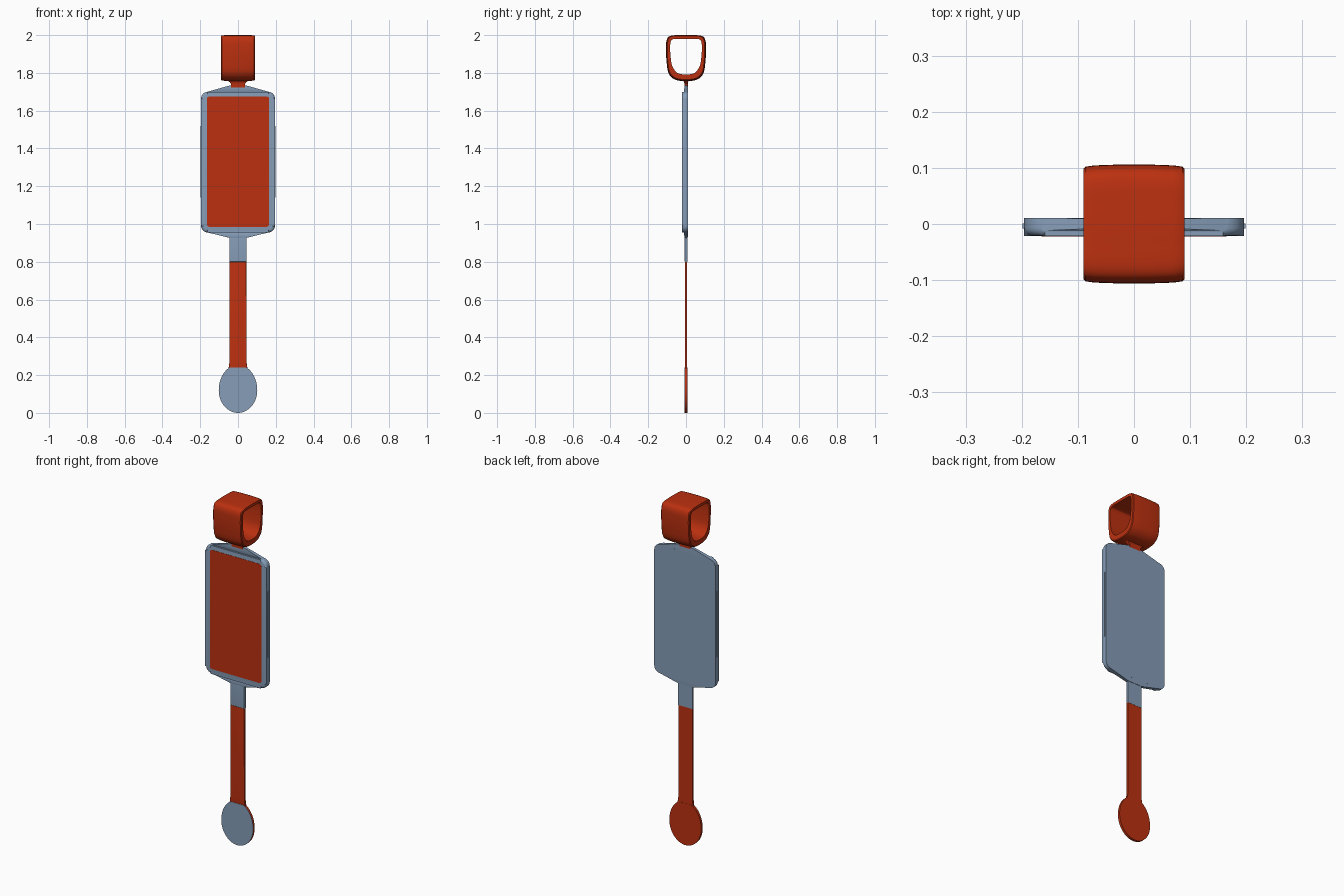
import bpy, bmesh, math
from mathutils import Vector

if "Cube" in bpy.data.objects:
    bpy.data.objects.remove(bpy.data.objects["Cube"])


def material(name, rgb):
    m = bpy.data.materials.new(name)
    m.diffuse_color = (*rgb, 1)
    m.use_nodes = True
    m.node_tree.nodes["Principled BSDF"].inputs["Base Color"].default_value = m.diffuse_color
    return m


RED = material("red", (0.50, 0.03, 0.005))
BLUE = material("slate_blue", (0.24, 0.34, 0.48))


def finish(name, bm, mat, angle=35):
    bmesh.ops.recalc_face_normals(bm, faces=bm.faces[:])
    me = bpy.data.meshes.new(name)
    bm.to_mesh(me)
    bm.free()
    ob = bpy.data.objects.new(name, me)
    bpy.context.collection.objects.link(ob)
    me.materials.append(mat)
    bpy.ops.object.select_all(action='DESELECT')
    ob.select_set(True)
    bpy.context.view_layer.objects.active = ob
    bpy.ops.object.shade_smooth_by_angle(angle=math.radians(angle))
    return ob


def rings(name, sections, mat, loop=False):
    """Skin a list of closed rings; loop joins last to first, otherwise cap."""
    bm = bmesh.new()
    vs = [[bm.verts.new(p) for p in s] for s in sections]
    n = len(vs[0])
    for i in range(len(vs) - (0 if loop else 1)):
        a, b = vs[i], vs[(i + 1) % len(vs)]
        for j in range(n):
            k = (j + 1) % n
            bm.faces.new((a[j], a[k], b[k], b[j]))
    if not loop:
        bm.faces.new(vs[0])
        bm.faces.new(vs[-1])
    return finish(name, bm, mat)


def plate(name, outline, y0, y1, mat, bevel=0.0):
    """Extrude an (x, z) outline from front y0 to back y1, rounding the front rim."""
    bm = bmesh.new()
    front = [bm.verts.new((x, y0, z)) for x, z in outline]
    f = bm.faces.new(front)
    rim = list(f.edges)
    back = [bm.verts.new((x, y1, z)) for x, z in outline]
    bm.faces.new(back[::-1])
    n = len(outline)
    for i in range(n):
        j = (i + 1) % n
        bm.faces.new((front[i], front[j], back[j], back[i]))
    if bevel:
        bmesh.ops.bevel(bm, geom=rim, offset=bevel, segments=5,
                        affect='EDGES', profile=0.5)
    return finish(name, bm, mat)


def rounded_rect(hx, z0, z1, r, n=8):
    pts = []
    for cx, cz, a0 in ((hx - r, z1 - r, 0), (-hx + r, z1 - r, 90),
                       (-hx + r, z0 + r, 180), (hx - r, z0 + r, 270)):
        for i in range(n + 1):
            a = math.radians(a0 + 90 * i / n)
            pts.append((cx + r * math.cos(a), cz + r * math.sin(a)))
    return pts


def section(hx, y0, y1, z):
    return [(-hx, y0, z), (hx, y0, z), (hx, y1, z), (-hx, y1, z)]


# Central case and its inset front panel
plate("case", rounded_rect(0.196, 0.955, 1.70, 0.037), -0.021, 0.011, BLUE, 0.014)
plate("front_panel", rounded_rect(0.165, 0.985, 1.675, 0.014), -0.0222, -0.015, RED)

# Sloping shoulders that narrow to the straps
rings("upper_shoulder", [section(0.17, -0.009, 0.011, 1.69), section(0.165, -0.012, 0.011, 1.699),
                         section(0.045, -0.007, 0.009, 1.733)], BLUE)
rings("lower_shoulder", [section(0.17, -0.009, 0.011, 0.965), section(0.165, -0.012, 0.011, 0.956),
                         section(0.046, -0.007, 0.009, 0.927)], BLUE)

# Side buttons
for side in (-1, 1):
    rings("side_button", [section(0.003, -0.008, 0.001, 1.14),
                          section(0.003, -0.008, 0.001, 1.52)],
          BLUE).location.x = side * 0.1955

# Straps
plate("upper_strap", [(-.045, .80), (.045, .80), (.045, .95), (-.045, .95)], -0.007, 0.007, BLUE, 0.002)
plate("lower_strap", [(-.05, .235), (.05, .235), (.045, .27), (.045, .80), (-.045, .80), (-.045, .27)],
      -0.006, 0.006, RED, 0.002)

# Egg-shaped paddle tip with a thin facing
egg = []
for i in range(64):
    a = 2 * math.pi * i / 64
    s = math.sin(a)
    z = 0.12 + (0.134 if s > 0 else 0.12) * s
    egg.append((0.102 * math.cos(a), min(z, 0.241)))
egg = [p for i, p in enumerate(egg) if p[1] < 0.241 or abs(p[0]) > 0.036]
plate("paddle_back", egg, -0.006, 0.007, RED)
plate("paddle_facing", egg, -0.0075, -0.0055, BLUE)


# Loop handle: smooth closed profile in (y, z), swept across x
def spline(half, n=8):
    pts = half + [(-y, z) for y, z in half[::-1]]
    out = []
    for i in range(len(pts)):
        a, b, c, d = (Vector(pts[(i + k) % len(pts)]) for k in (-1, 0, 1, 2))
        for j in range(n):
            t = j / n
            out.append(0.5 * (2 * b + (c - a) * t + (2 * a - 5 * b + 4 * c - d) * t * t
                              + (3 * b - a - 3 * c + d) * t ** 3))
    return out


outer = spline([(.025, 1.757), (.065, 1.768), (.093, 1.80), (.103, 1.86), (.106, 1.93),
                (.102, 1.975), (.083, 1.996), (.03, 2.0)])
inner = spline([(.022, 1.793), (.050, 1.803), (.072, 1.835), (.081, 1.88), (.084, 1.935),
                (.080, 1.968), (.066, 1.979), (.025, 1.98)])
loop = []
for x, s in ((-.09, .93), (-.086, .965), (-.07, .985), (-.035, .997), (0, 1),
             (.035, .997), (.07, .985), (.086, .965), (.09, .93)):
    loop.append([(x, p.x * s, 1.885 + (p.y - 1.885) * (s if p.y < 1.885 else (1 + s) / 2))
                 for p in outer])
for x in (.09, .05, 0, -.05, -.09):
    loop.append([(x, p.x, p.y) for p in inner])
rings("loop_handle", loop, RED, loop=True)

# Flared neck joining the loop to the case
rings("loop_neck", [section(.037, -.0085, .0095, 1.712), section(.036, -.0085, .0095, 1.742),
                    section(.045, -.010, .010, 1.752), section(.07, -.02, .02, 1.768)], RED)
